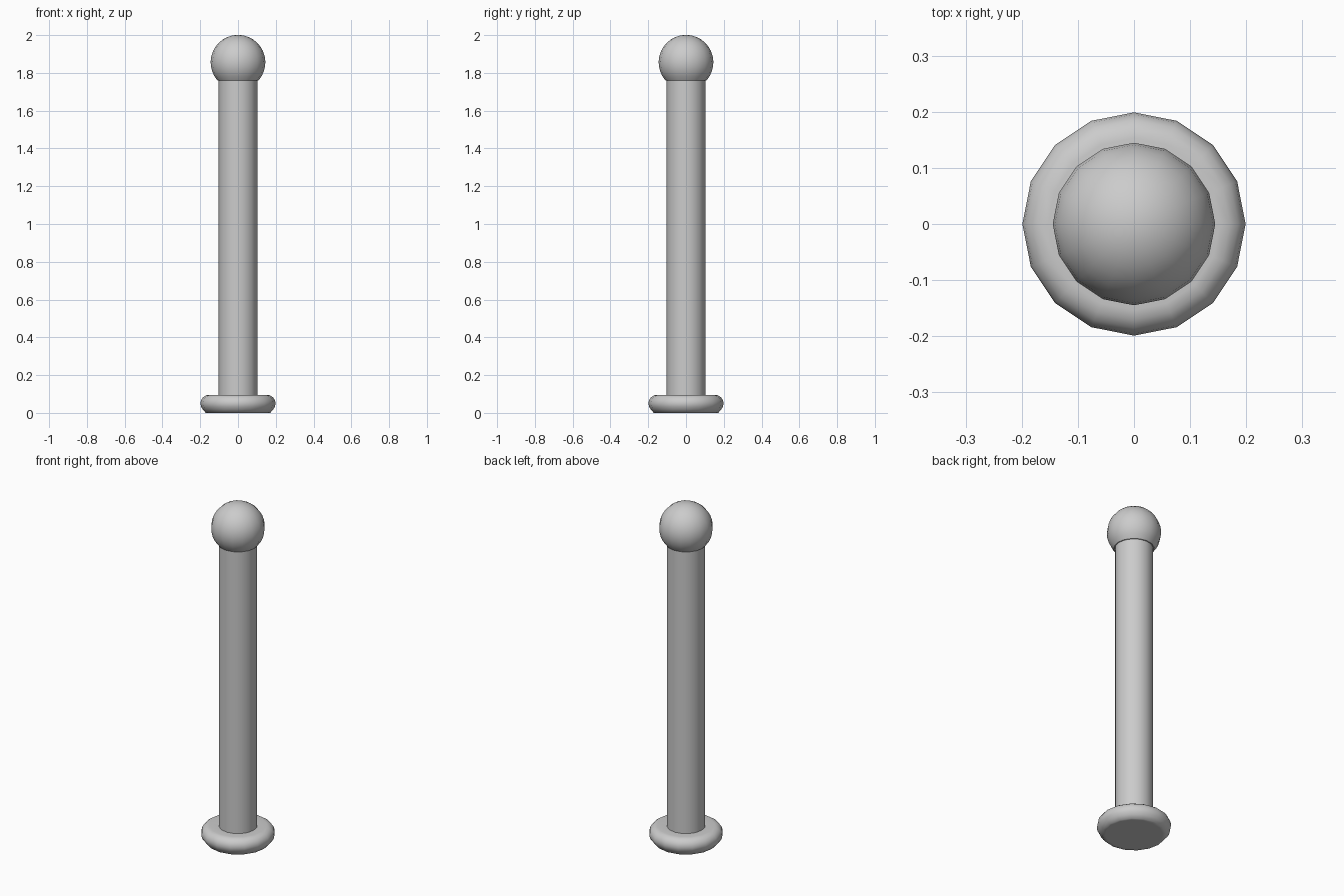
import bpy, bmesh, math

if "Cube" in bpy.data.objects:
    bpy.data.objects.remove(bpy.data.objects["Cube"])

SIDES = 16

grey = bpy.data.materials.new("light_grey")
grey.diffuse_color = (0.6, 0.6, 0.6, 1)
grey.use_nodes = True
grey.node_tree.nodes["Principled BSDF"].inputs["Base Color"].default_value = grey.diffuse_color


def lathe(name, profile):
    """Revolve (radius, z) points, bottom to top, around z."""
    bm = bmesh.new()
    rings = []
    for r, z in profile:
        if r < 1e-5:
            rings.append([bm.verts.new((0, 0, z))] * SIDES)
        else:
            rings.append([bm.verts.new((r * math.cos(2 * math.pi * i / SIDES),
                                        r * math.sin(2 * math.pi * i / SIDES), z))
                          for i in range(SIDES)])
    for low, high in zip(rings, rings[1:]):
        for i in range(SIDES):
            j = (i + 1) % SIDES
            corners = list(dict.fromkeys((low[i], low[j], high[j], high[i])))
            bm.faces.new(corners)
    bmesh.ops.recalc_face_normals(bm, faces=bm.faces)
    mesh = bpy.data.meshes.new(name)
    bm.to_mesh(mesh)
    bm.free()
    mesh.materials.append(grey)
    ob = bpy.data.objects.new(name, mesh)
    bpy.context.collection.objects.link(ob)
    bpy.ops.object.select_all(action='DESELECT')
    ob.select_set(True)
    bpy.context.view_layer.objects.active = ob
    bpy.ops.object.shade_smooth_by_angle(angle=math.radians(40))
    return ob


def arc(cr, cz, rad, a0, a1, n):
    return [(cr + rad * math.cos(math.radians(a0 + (a1 - a0) * k / n)),
             cz + rad * math.sin(math.radians(a0 + (a1 - a0) * k / n)))
            for k in range(n + 1)]


# round-edged foot, flat underneath
lathe("base", [(0, 0.004)] + arc(0.153, 0.05, 0.046, -90, 90, 8) + [(0.10, 0.092), (0, 0.092)])
# straight shaft
lathe("post", [(0.103, 0.05), (0.103, 1.77)])
# ball on top, closed where it meets the shaft
lathe("ball", [(0, 1.76)] + arc(0, 1.856, 0.145, -41.5, 90, 12))

# bring the foot down to the ground
for v in bpy.data.objects["base"].data.vertices:
    if v.co.z < 0.01:
        v.co.z = 0.0
